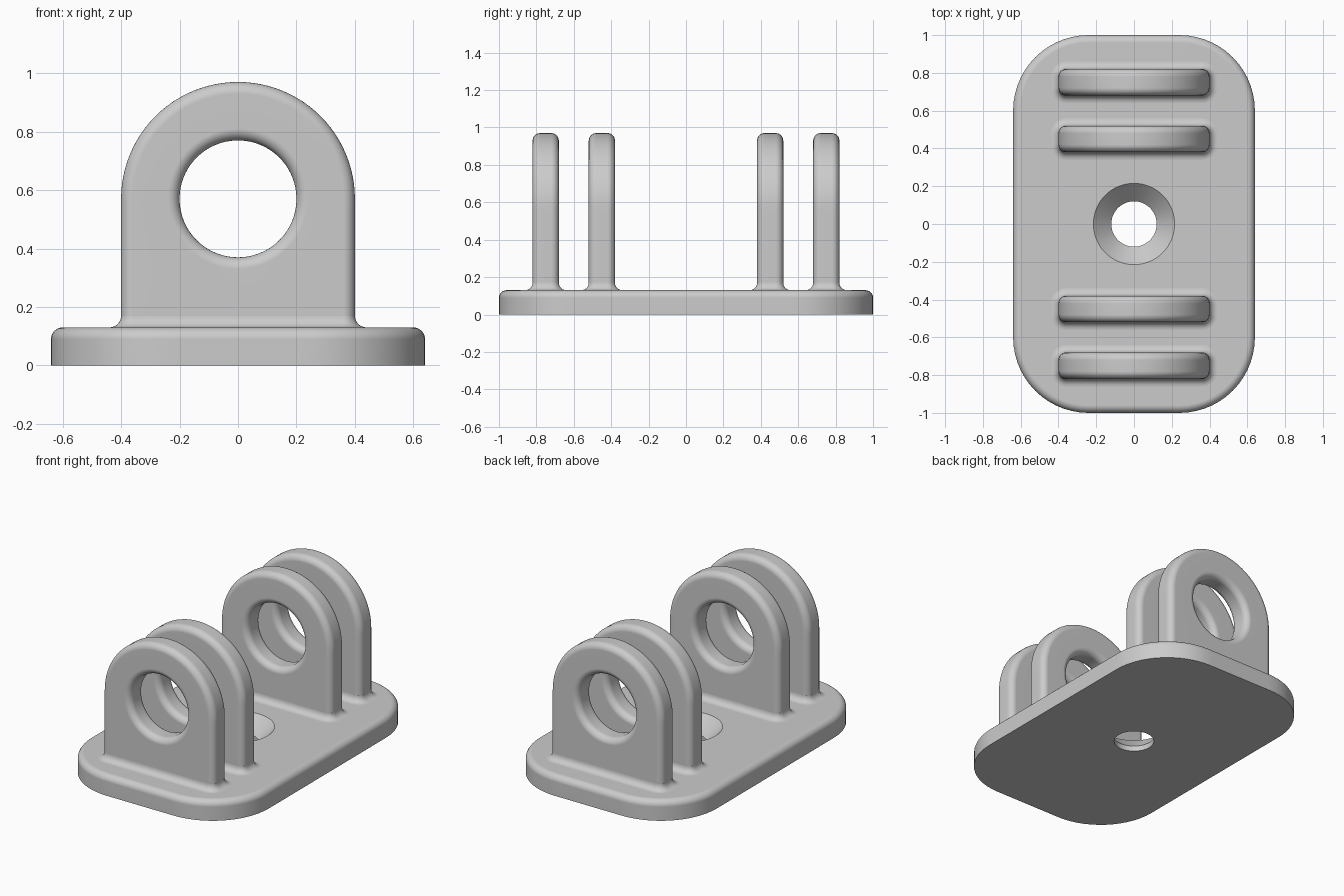
import bpy, bmesh
from math import sin, cos, atan2, pi

cube = bpy.data.objects.get("Cube")
if cube:
    bpy.data.objects.remove(cube)

PLATE_Z = 0.13     # plate thickness
FILLET = 0.04      # radius of every rounded edge
SEG = 7            # segments per fillet
LUG_R = 0.4        # lug half width and top radius
LUG_Z = 0.57       # height of the lug hole
HALF_T = 0.07      # half lug thickness

grey = bpy.data.materials.new("light grey")
grey.use_nodes = True
colour = (0.6, 0.6, 0.6, 1)
grey.diffuse_color = colour
grey.node_tree.nodes["Principled BSDF"].inputs["Base Color"].default_value = colour

QUARTER = [i / SEG * pi / 2 for i in range(SEG + 1)]


def loft(name, rings, closed):
    """Skin a list of equal rings, joined end to start or capped."""
    bm = bmesh.new()
    rows = [[bm.verts.new(p) for p in ring] for ring in rings]
    pairs = list(zip(rows, rows[1:]))
    if closed:
        pairs.append((rows[-1], rows[0]))
    else:
        bm.faces.new(rows[0])
        bm.faces.new(rows[-1])
    for a, b in pairs:
        for i in range(len(a)):
            j = (i + 1) % len(a)
            bm.faces.new((a[i], a[j], b[j], b[i]))
    bmesh.ops.recalc_face_normals(bm, faces=bm.faces)
    mesh = bpy.data.meshes.new(name)
    bm.to_mesh(mesh)
    bm.free()
    mesh.materials.append(grey)
    obj = bpy.data.objects.new(name, mesh)
    bpy.context.collection.objects.link(obj)
    bpy.ops.object.select_all(action='DESELECT')
    obj.select_set(True)
    bpy.context.view_layer.objects.active = obj
    bpy.ops.object.shade_smooth_by_angle(angle=pi / 6)
    normals = obj.modifiers.new("even_shading", 'WEIGHTED_NORMAL')
    normals.keep_sharp = True
    return obj


def rounded_rect(hx, hy, r, corner=14, side=16):
    """Outline with arcs at the corners and subdivided sides."""
    arcs = []
    for k, (sx, sy) in enumerate([(1, 1), (-1, 1), (-1, -1), (1, -1)]):
        angles = [(k + i / corner) * pi / 2 for i in range(corner + 1)]
        arcs.append([(sx * (hx - r) + r * cos(a), sy * (hy - r) + r * sin(a)) for a in angles])
    pts = []
    for k, arc in enumerate(arcs):
        pts += arc
        (x0, y0), (x1, y1) = arc[-1], arcs[(k + 1) % 4][0]
        pts += [(x0 + (x1 - x0) * i / side, y0 + (y1 - y0) * i / side) for i in range(1, side)]
    return pts


# Base plate with a rounded top edge and a countersunk screw hole
def plate_ring(inset, z):
    return [(x, y, z) for x, y in rounded_rect(0.64 - inset, 1 - inset, 0.4 - inset)]


def screw_ring(r, z):
    angles = [atan2(y, x) for x, y in rounded_rect(0.64, 1, 0.4)]
    return [(r * cos(a), r * sin(a), z) for a in angles]


rings = [plate_ring(0, 0)]
rings += [plate_ring(FILLET * (1 - cos(t)), PLATE_Z - FILLET * (1 - sin(t))) for t in QUARTER]
rings += [screw_ring(0.215, PLATE_Z), screw_ring(0.12, 0.035), screw_ring(0.12, 0)]
loft("mounting_plate", rings, True)


# Lugs: arched tabs with a round hole, all edges rounded
COUNT = 96
STEPS = [2 * pi * i / COUNT for i in range(COUNT)]


def arch_ring(inset, y):
    w, depth = LUG_R - inset, 0.5
    pts = []
    for a in STEPS:
        c, s = cos(a), sin(a)
        t = w if s >= 0 else min(w / max(abs(c), 1e-6), depth / abs(s))
        pts.append((t * c, y, LUG_Z + t * s))
    return pts


def hole_ring(r, y):
    return [(r * cos(a), y, LUG_Z + r * sin(a)) for a in STEPS]


def make_lug(label, y):
    flat = HALF_T - FILLET
    rounding = [(FILLET * (1 - cos(t)), flat + FILLET * sin(t)) for t in QUARTER]
    edge = [(i, -d) for i, d in reversed(rounding)] + rounding
    body = [arch_ring(i, y + d) for i, d in edge]
    body += [hole_ring(0.2 + i, y + d) for i, d in reversed(edge)]
    loft(label + "_lug", body, True)

    # Concave fillet where the lug meets the plate
    profile = [(FILLET, PLATE_Z - 0.02)]
    profile += [(FILLET * (1 - sin(t)), PLATE_Z + FILLET * (1 - cos(t))) for t in QUARTER]
    foot = []
    for o, z in profile:
        outline = rounded_rect(LUG_R + o, HALF_T + o, FILLET + o, 8, 4)
        foot.append([(px, y + py, z) for px, py in outline])
    loft(label + "_lug_foot", foot, False)


for end, sign in (("front", -1), ("back", 1)):
    make_lug(end + "_outer", sign * 0.75)
    make_lug(end + "_inner", sign * 0.45)
